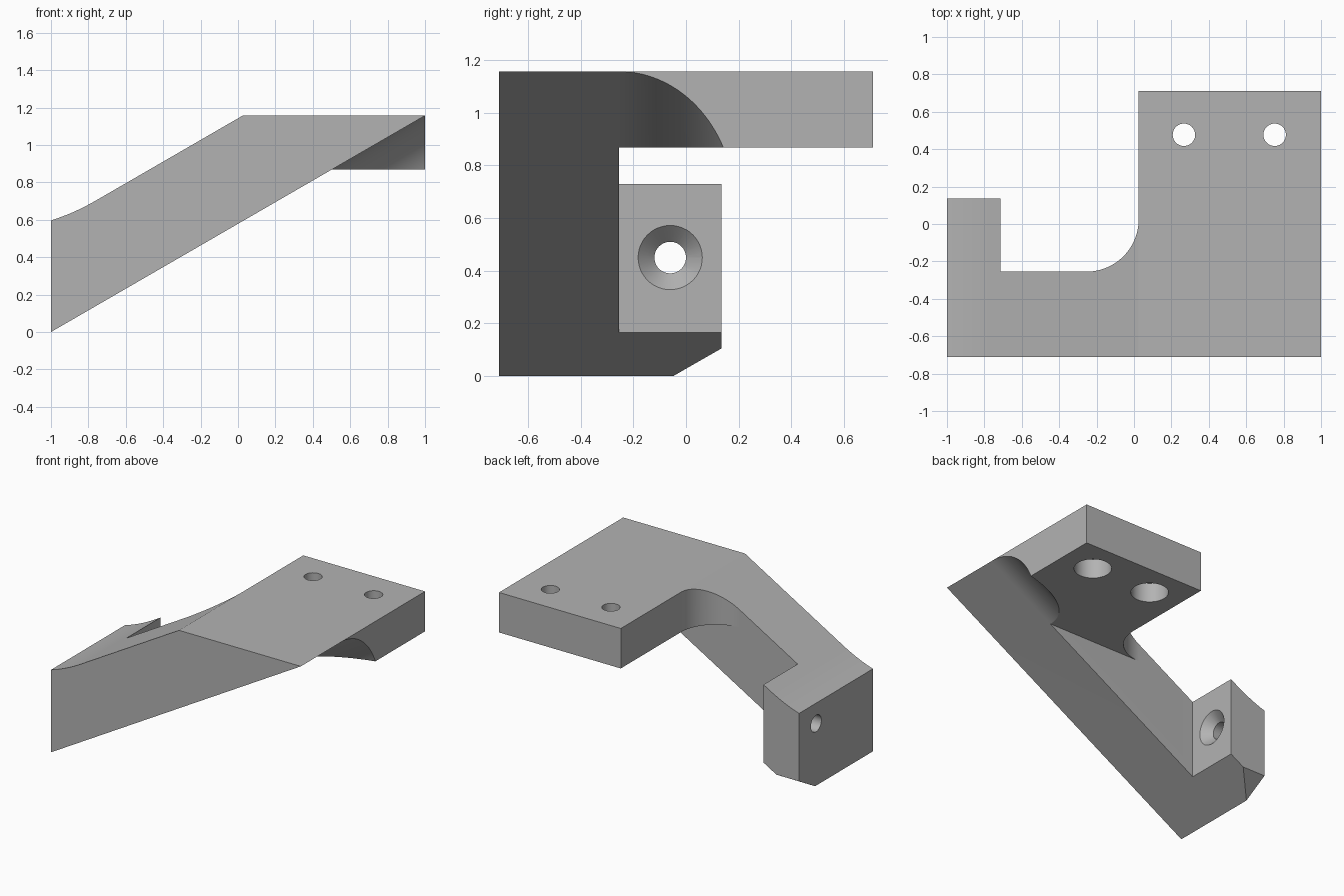
import bpy
import bmesh
from math import sin, cos, pi, sqrt
from mathutils import Matrix, Vector

cube = bpy.data.objects.get("Cube")
if cube:
    bpy.data.objects.remove(cube, do_unlink=True)

HEIGHT = 1.157
SLOPE = HEIGHT / 2          # rise per unit of x
PLATE_Z = 1.5 * SLOPE       # underside of the plate
ARM_Y = -0.255              # back wall of the arm
BLOCK_X = -0.715            # inner face of the end block
BLOCK_Y = 0.135
WALL_X = 0.025              # left wall of the plate
HALF_Y = 0.71

grey = bpy.data.materials.new("light grey")
grey.use_nodes = True
grey.diffuse_color = (0.45, 0.45, 0.45, 1)
grey.node_tree.nodes["Principled BSDF"].inputs["Base Color"].default_value = grey.diffuse_color


def make_object(name, bm):
    bmesh.ops.recalc_face_normals(bm, faces=bm.faces)
    mesh = bpy.data.meshes.new(name)
    bm.to_mesh(mesh)
    bm.free()
    mesh.materials.append(grey)
    obj = bpy.data.objects.new(name, mesh)
    bpy.context.collection.objects.link(obj)
    return obj


def prism(name, points, sweep):
    """Sweep a planar outline along a vector."""
    bm = bmesh.new()
    face = bm.faces.new([bm.verts.new(p) for p in points])
    new = bmesh.ops.extrude_face_region(bm, geom=[face])["geom"]
    bmesh.ops.translate(bm, vec=Vector(sweep),
                        verts=[v for v in new if isinstance(v, bmesh.types.BMVert)])
    return make_object(name, bm)


def cone(name, centre, r1, r2, depth, along_x=False):
    bm = bmesh.new()
    matrix = Matrix.Translation(centre)
    if along_x:
        matrix = matrix @ Matrix.Rotation(pi / 2, 4, "Y")
    bmesh.ops.create_cone(bm, cap_ends=True, segments=48, radius1=r1,
                          radius2=r2, depth=depth, matrix=matrix)
    return make_object(name, bm)


def cut(target, cutter):
    mod = target.modifiers.new("cut", "BOOLEAN")
    mod.operation = "DIFFERENCE"
    mod.solver = "EXACT"
    mod.object = cutter
    bpy.context.view_layer.objects.active = target
    bpy.ops.object.modifier_apply(modifier=mod.name)
    bpy.data.objects.remove(cutter, do_unlink=True)


# Side profile: sloping arm, flat plate, and a gentle upward sweep at the low end
def top_z(x):
    flare = max(0, (-0.76 - x) / 0.24)
    return HEIGHT - (WALL_X - x) * SLOPE + 0.033 * flare ** 2


profile = [(-1, 0), (0.5, PLATE_Z), (1, PLATE_Z), (1, HEIGHT), (WALL_X, HEIGHT)]
profile += [(x, top_z(x)) for x in (-0.76 - 0.03 * i for i in range(9))]
bracket = prism("bracket", [(x, -HALF_Y, z) for x, z in profile], (0, 2 * HALF_Y, 0))

# Opening between the block and the plate, with a rounded corner
R = 0.28
opening = [(BLOCK_X, 1), (BLOCK_X, ARM_Y)]
for i in range(25):
    a = pi / 2 * i / 24
    opening.append((WALL_X - R + R * sin(a), ARM_Y + R - R * cos(a)))
opening.append((WALL_X, 1))
cut(bracket, prism("opening_cutter", [(x, y, -0.5) for x, y in opening], (0, 0, 2)))

# Space behind the block
behind = [(-1.2, 1), (-1.2, BLOCK_Y), (BLOCK_X + 0.1, BLOCK_Y), (BLOCK_X + 0.1, 1)]
cut(bracket, prism("behind_cutter", [(x, y, -0.5) for x, y in behind], (0, 0, 2)))

# Space under the plate, behind the arm
under = [(BLOCK_X, -0.5), (0.5, -0.5), (0.5, PLATE_Z), (BLOCK_X, PLATE_Z)]
cut(bracket, prism("under_cutter", [(x, ARM_Y, z) for x, z in under], (0, 2, 0)))

# Sloped cut under the plate that rounds down into its underside
RY = 0.44
RZ = RY * sqrt(1 + SLOPE ** 2)
section = [(-1, -1), (-1, PLATE_Z)]
for i in range(33):
    a = pi / 2 * i / 32
    section.append((ARM_Y + RY * sin(a), PLATE_Z - RZ * (1 - cos(a))))
section.append((ARM_Y + RY, -1))
cut(bracket, prism("slope_cutter", [(0.5, y, z) for y, z in section], (0.7, 0, 0.7 * SLOPE)))

# Bevelled lower corner of the block
corner = [(-0.05 - 0.2, -0.2 * SLOPE), (0.25, 0.3 * 0.57), (0.25, -0.2)]
cut(bracket, prism("corner_cutter", [(-1.2, y, z) for y, z in corner], (0.6, 0, 0)))

# Countersunk hole through the block
cut(bracket, cone("block_hole", (-0.85, -0.06, 0.45), 0.06, 0.06, 0.5, True))
cut(bracket, cone("block_sink", (BLOCK_X - 0.03, -0.06, 0.45), 0.06, 0.124, 0.064, True))

# Counterbored holes through the plate
for x in (0.267, 0.752):
    cut(bracket, cone("plate_hole", (x, 0.477, 1), 0.06, 0.06, 0.6))
    cut(bracket, cone("plate_bore", (x, 0.477, PLATE_Z), 0.123, 0.123, 0.28))

bpy.ops.object.select_all(action="DESELECT")
bracket.select_set(True)
bpy.context.view_layer.objects.active = bracket
bpy.ops.object.shade_smooth_by_angle(angle=pi / 8)
